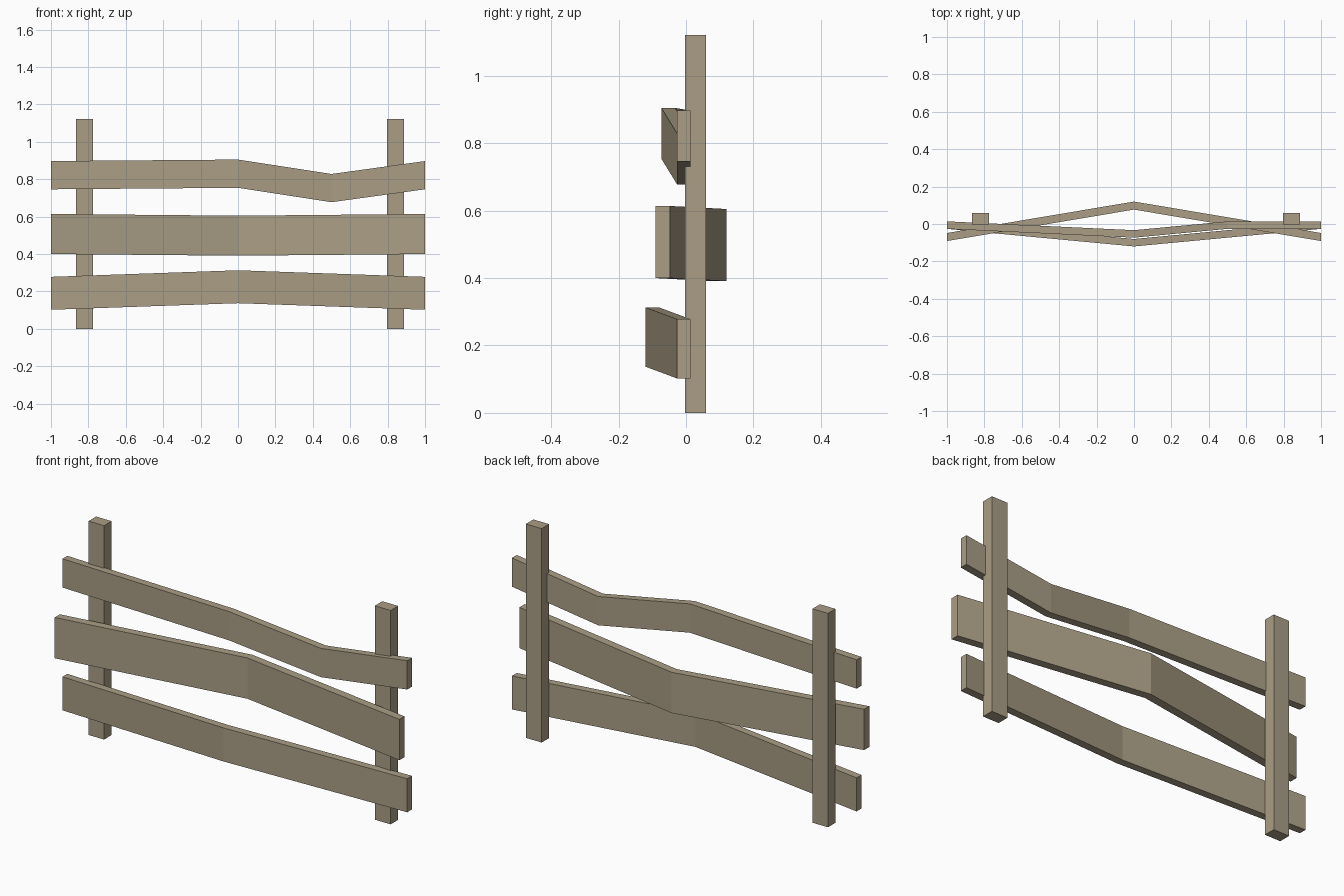
import bpy, bmesh

if "Cube" in bpy.data.objects:
    bpy.data.objects.remove(bpy.data.objects["Cube"])

wood = bpy.data.materials.new("weathered_wood")
wood.diffuse_color = (0.40, 0.34, 0.235, 1)
wood.use_nodes = True
wood.node_tree.nodes["Principled BSDF"].inputs["Base Color"].default_value = wood.diffuse_color


def finish(name, bm):
    bmesh.ops.recalc_face_normals(bm, faces=bm.faces)
    mesh = bpy.data.meshes.new(name)
    bm.to_mesh(mesh)
    bm.free()
    mesh.materials.append(wood)
    bpy.context.collection.objects.link(bpy.data.objects.new(name, mesh))


def plank(name, stations, thick, height):
    """Bent board: rectangular section at each (x, front y, bottom z)."""
    bm = bmesh.new()
    rings = []
    for x, y, z in stations:
        rings.append([bm.verts.new(p) for p in (
            (x, y, z), (x, y + thick, z),
            (x, y + thick, z + height), (x, y, z + height))])
    for a, b in zip(rings, rings[1:]):
        for i in range(4):
            j = (i + 1) % 4
            bm.faces.new((a[i], a[j], b[j], b[i]))
    bm.faces.new(rings[0])
    bm.faces.new(rings[-1])
    finish(name, bm)


def post(name, x0, x1):
    plank(name, [(x0, -0.003, 0), (x1, -0.003, 0)], 0.062, 1.122)


# Upright posts
post("left_post", -0.865, -0.775)
post("right_post", 0.796, 0.888)

# Bent horizontal rails
plank("bottom_rail", [(-1, -0.026, 0.102), (0, -0.12, 0.137), (1, -0.026, 0.102)], 0.04, 0.176)
plank("middle_rail", [(-1, -0.091, 0.40), (0, 0.077, 0.391), (1, -0.091, 0.40)], 0.043, 0.214)
plank("top_rail", [(-1, -0.026, 0.746), (0, -0.073, 0.754),
                   (0.5, -0.026, 0.677), (1, -0.026, 0.746)], 0.04, 0.151)
